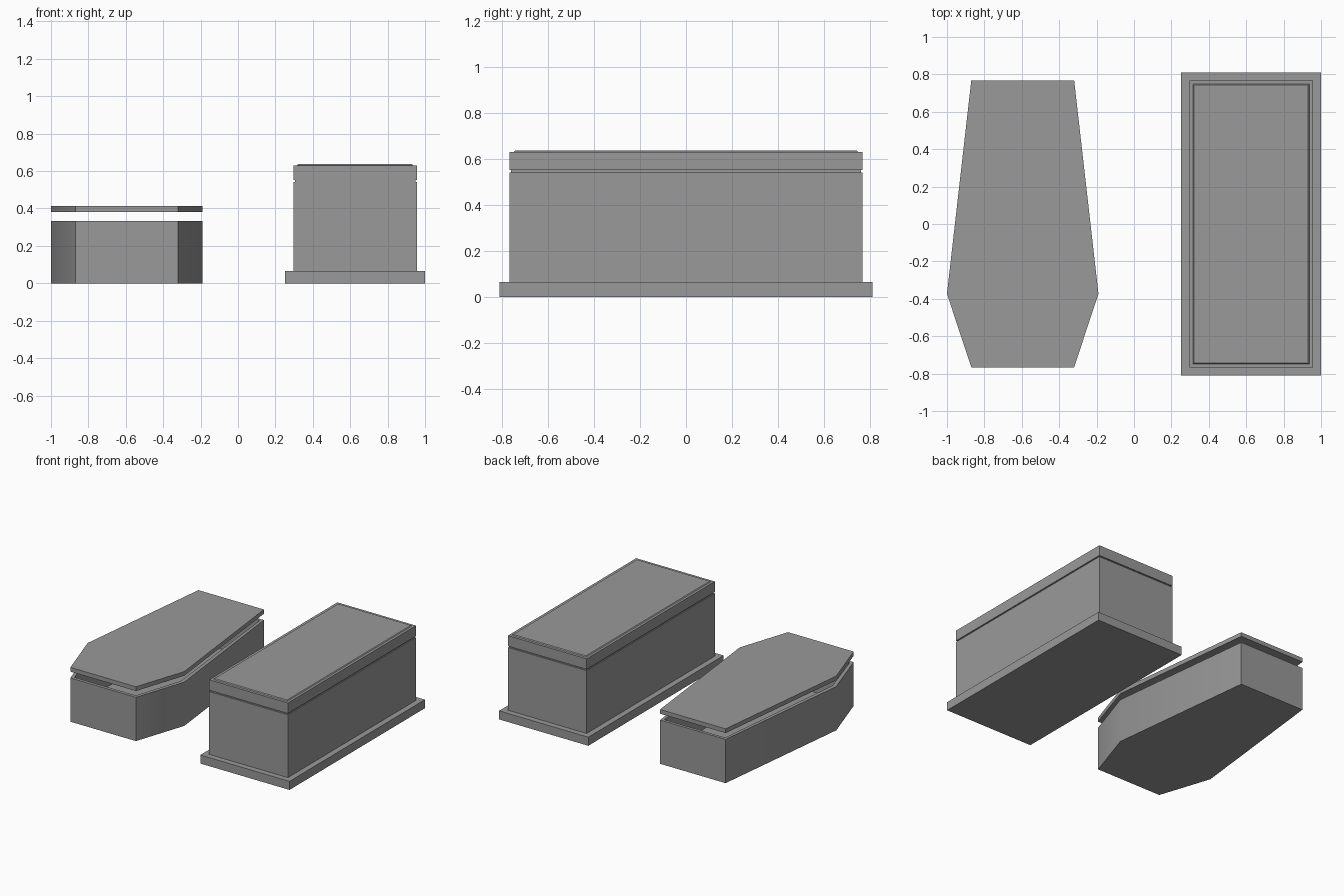
import bpy
import bmesh

if "Cube" in bpy.data.objects:
    bpy.data.objects.remove(bpy.data.objects["Cube"], do_unlink=True)

stone = bpy.data.materials.new("grey_stone")
stone.use_nodes = True
GREY = (0.32, 0.32, 0.32, 1)
stone.diffuse_color = GREY
stone.node_tree.nodes["Principled BSDF"].inputs["Base Color"].default_value = GREY


def prism(name, outline, z0, z1, wall=0, floor=0, smooth=False):
    """Extrude an outline; a wall thickness hollows it from the top."""
    bm = bmesh.new()
    base = bm.faces.new([bm.verts.new((x, y, z0)) for x, y in outline])
    top = bmesh.ops.extrude_face_region(bm, geom=[base])["geom"]
    for v in [g for g in top if isinstance(g, bmesh.types.BMVert)]:
        v.co.z = z1
    bmesh.ops.recalc_face_normals(bm, faces=bm.faces)
    if wall:
        lid = max(bm.faces, key=lambda f: f.calc_center_median().z)
        bmesh.ops.inset_region(bm, faces=[lid], thickness=wall)
        well = bmesh.ops.extrude_face_region(bm, geom=[lid])["geom"]
        bmesh.ops.delete(bm, geom=[lid], context="FACES_ONLY") if lid.is_valid else None
        for v in [g for g in well if isinstance(g, bmesh.types.BMVert)]:
            v.co.z = z0 + floor
        bmesh.ops.recalc_face_normals(bm, faces=bm.faces)
    mesh = bpy.data.meshes.new(name)
    bm.to_mesh(mesh)
    bm.free()
    mesh.materials.append(stone)
    obj = bpy.data.objects.new(name, mesh)
    bpy.context.collection.objects.link(obj)
    if smooth:
        bpy.ops.object.select_all(action="DESELECT")
        obj.select_set(True)
        bpy.context.view_layer.objects.active = obj
        bpy.ops.object.shade_smooth_by_angle()
    return obj


def rect(half_x, half_y, cx=0.626):
    return [(cx - half_x, -half_y), (cx + half_x, -half_y),
            (cx + half_x, half_y), (cx - half_x, half_y)]


# Six-sided coffin with an open top and a lid floating above it
CX = -0.595
right_side = [(0.275, -0.766), (0.405, -0.373), (0.275, 0.768)]
outline = [(CX + x, y) for x, y in right_side]
outline += [(CX - x, y) for x, y in reversed(right_side)]
prism("coffin_body", outline, 0, 0.332, wall=0.03, floor=0.03, smooth=True)
prism("coffin_lid", outline, 0.38, 0.412, smooth=True)

# Stone tomb: plinth, chest, recessed joint, lid slab
prism("tomb_plinth", rect(0.374, 0.811), 0, 0.065)
prism("tomb_chest", rect(0.33, 0.768), 0.065, 0.541)
prism("tomb_joint", rect(0.322, 0.76), 0.541, 0.551)
prism("tomb_lid", rect(0.33, 0.768), 0.551, 0.631)

# Raised top panel with a narrow sloping border
panel = prism("tomb_lid_panel", rect(0.311, 0.748), 0.631, 0.637)
for v in panel.data.vertices:
    if v.co.z > 0.634:
        v.co.x += 0.006 if v.co.x < 0.626 else -0.006
        v.co.y += 0.006 if v.co.y < 0 else -0.006
